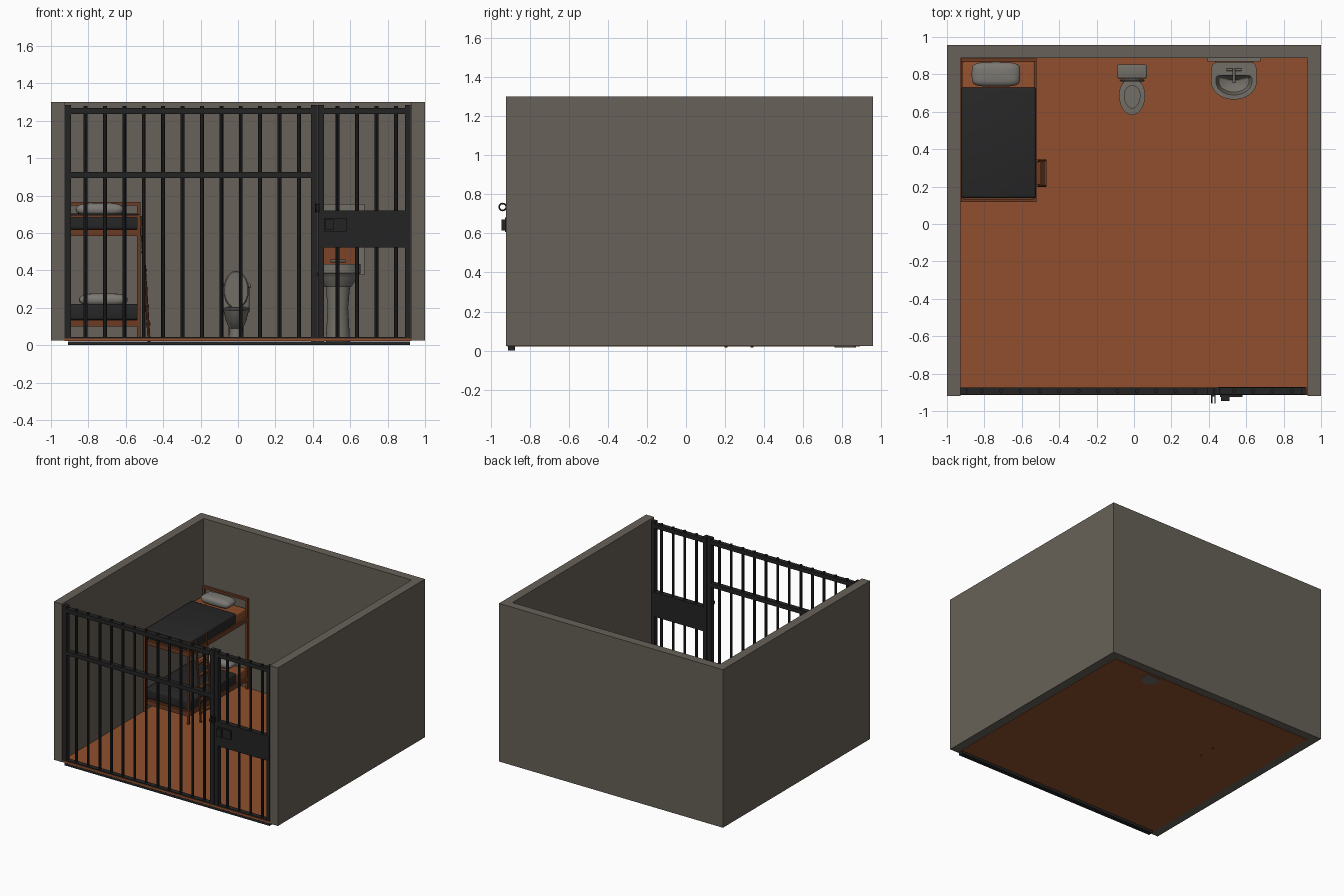
import bpy, bmesh
from math import sin, cos, pi
from mathutils import Vector

if "Cube" in bpy.data.objects:
    bpy.data.objects.remove(bpy.data.objects["Cube"])


def material(name, r, g, b):
    m = bpy.data.materials.new(name)
    m.use_nodes = True
    m.diffuse_color = (r, g, b, 1)
    bsdf = next(n for n in m.node_tree.nodes if n.type == 'BSDF_PRINCIPLED')
    bsdf.inputs["Base Color"].default_value = (r, g, b, 1)
    bsdf.inputs["Roughness"].default_value = 0.8
    return m


CONCRETE = material("concrete_grey", .135, .121, .099)
FLOOR = material("floor_orange", .28, .078, .026)
IRON = material("iron_black", .017, .017, .017)
WOOD = material("bed_brown", .15, .043, .016)
BLANKET = material("blanket_black", .02, .02, .02)
LINEN = material("pillow_grey", .2, .19, .17)
CERAMIC = material("ceramic_grey", .17, .157, .135)
PANEL = material("panel_brown", .2, .056, .02)


def finish(name, bm, mat, smooth=False):
    bmesh.ops.recalc_face_normals(bm, faces=bm.faces)
    me = bpy.data.meshes.new(name)
    bm.to_mesh(me)
    bm.free()
    ob = bpy.data.objects.new(name, me)
    bpy.context.collection.objects.link(ob)
    me.materials.append(mat)
    if smooth:
        bpy.ops.object.select_all(action='DESELECT')
        ob.select_set(True)
        bpy.context.view_layer.objects.active = ob
        bpy.ops.object.shade_smooth_by_angle(angle=0.7)
    return ob


def box(name, x, y, z, mat, bevel=0):
    """Box from (low, high) pairs on each axis."""
    bm = bmesh.new()
    bmesh.ops.create_cube(bm, size=1)
    for v in bm.verts:
        v.co = [sum(p) / 2 + c * (p[1] - p[0]) for p, c in zip((x, y, z), v.co)]
    if bevel:
        bmesh.ops.bevel(bm, geom=bm.edges[:], offset=bevel, segments=3,
                        profile=.5, affect='EDGES')
    return finish(name, bm, mat, bool(bevel))


def rod(name, a, b, r, mat, sides=8):
    a, b = Vector(a), Vector(b)
    bm = bmesh.new()
    bmesh.ops.create_cone(bm, cap_ends=True, segments=sides, radius1=r,
                          radius2=r, depth=(b - a).length)
    turn = (b - a).to_track_quat('Z', 'Y')
    for v in bm.verts:
        v.co = turn @ v.co + (a + b) / 2
    return finish(name, bm, mat, True)


def loft(name, cx, rings, mat, square=1.0, n=32):
    """Skin of rings (centre y, half width, front depth, back depth, z)."""
    bm = bmesh.new()
    loops = []
    for cy, rx, front, back, z in rings:
        loop = []
        for i in range(n):
            c, s = cos(2 * pi * (i + .5) / n), sin(2 * pi * (i + .5) / n)
            p = square if s > 0 else 1
            x = abs(c) ** p * (1 if c > 0 else -1)
            y = abs(s) ** p * back if s > 0 else s * front
            loop.append(bm.verts.new((cx + rx * x, cy + y, z)))
        loops.append(loop)
    for a, b in zip(loops, loops[1:]):
        for i in range(n):
            j = (i + 1) % n
            bm.faces.new((a[i], a[j], b[j], b[i]))
    bm.faces.new(loops[0])
    bm.faces.new(loops[-1])
    return finish(name, bm, mat, True)


def pillow(name, x, y, z):
    bm = bmesh.new()
    bmesh.ops.create_uvsphere(bm, u_segments=32, v_segments=12, radius=1)
    half = Vector((.13, .065, .034))
    for v in bm.verts:
        px, py = [abs(c) ** .45 * (1 if c > 0 else -1) for c in v.co.xy]
        v.co = (x + px * half.x, y + py * half.y, z + v.co.z * half.z)
    finish(name, bm, LINEN, True)


# Room shell
LOW, HIGH = .024, 1.3
box("floor", (-.928, .928), (-.915, .89), (.022, .037), FLOOR)
box("back_wall", (-1, 1), (.888, .957), (LOW, HIGH), CONCRETE)
box("right_wall", (-1, -.928), (-.92, .888), (LOW, HIGH), CONCRETE)
box("left_wall", (.928, 1), (-.92, .888), (LOW, HIGH), CONCRETE)

# Barred front: posts, rails and bars
depth = (-.912, -.874)
for name, x, z in (("right_post", (-.928, -.892), (.03, 1.285)),
                   ("gate_post", (.39, .424), (0, 1.285)),
                   ("door_inner_post", (.427, .46), (.01, 1.285)),
                   ("door_outer_post", (.893, .922), (.03, 1.285)),
                   ("bottom_rail", (-.91, .92), (0, .02)),
                   ("lower_rail", (-.91, .92), (.03, .044)),
                   ("top_rail", (-.91, .39), (1.235, 1.267)),
                   ("middle_rail", (-.91, .39), (.893, .925)),
                   ("door_top_rail", (.46, .893), (1.235, 1.267))):
    box(name, x, depth, z, IRON)
for i in range(17):
    x = -.815 + i * .1037
    if i != 12:
        rod("bar", (x, -.894, .035), (x, -.894, 1.28), .0105, IRON)

# Door plate, lock and pull rings
box("door_plate", (.45, .918), (-.914, -.872), (.522, .72), IRON)
box("lock_plate", (.46, .58), (-.925, -.91), (.607, .68), IRON)
box("lock_case", (.465, .51), (-.945, -.92), (.615, .672), IRON)
for x in (.416, .433):
    bpy.ops.mesh.primitive_torus_add(
        major_radius=.018, minor_radius=.004, major_segments=20,
        minor_segments=6, location=(x, -.938, .735), rotation=(0, pi / 2, 0))
    ring = bpy.context.object
    ring.name = "pull_ring"
    ring.data.materials.append(IRON)
box("ring_mount", (.412, .437), (-.922, -.9), (.71, .755), IRON)

# Bunk bed: posts, then the same bunk on two levels
X0, X1, Y0, Y1 = -.926, -.522, .118, .885
for x in ((X0, X0 + .018), (X1 - .018, X1)):
    box("foot_post", x, (Y0, Y0 + .018), (.03, .7), WOOD)
    box("head_post", x, (Y1 - .018, Y1), (.03, .765), WOOD)
box("headboard_rail", (X0, X1), (Y1 - .018, Y1), (.747, .765), WOOD)
for level, base, shift in (("lower", .1, .018), ("upper", .583, 0)):
    top = base + .035
    for x in ((X0, X0 + .018), (X1 - .018, X1)):
        box(level + "_side_rail", x, (Y0, Y1), (base, top), WOOD)
    for y in (Y0, Y1 - .018):
        box(level + "_end_rail", (X0, X1), (y, y + .018), (base, top), WOOD)
    box(level + "_slats", (X0, X1), (Y0, Y1), (base + .01, top - .005), WOOD)
    box(level + "_mattress", (X0 + .006, X1 - .006), (.15, .866),
        (top, top + .072), FLOOR, .012)
    box(level + "_blanket", (X0 + .002, X1 - .001), (.138, .73),
        (top, top + .085), BLANKET, .014)
    pillow(level + "_pillow", -.738 + shift, .8, top + .108)
box("footboard_rail", (X0, X1), (Y0, Y0 + .014), (.682, .697), WOOD)

# Ladder
for y in (.205, .338):
    rod("ladder_side", (-.475, y, .017), (-.518, y, .69), .008, WOOD)
for i in range(6):
    t = (i + 1) / 7
    x, z = -.475 - .043 * t, .017 + .673 * t
    box("ladder_rung", (x - .012, x + .012), (.205, .338), (z - .007, z + .007), WOOD)

# Toilet: bowl, seat, tank and raised lid
TX = -.01
loft("toilet_bowl", TX, [
    (.72, .042, .07, .08, .03), (.72, .036, .06, .08, .09),
    (.70, .055, .09, .09, .13), (.69, .068, .105, .095, .185),
    (.69, .05, .08, .06, .187), (.69, .034, .055, .04, .14),
    (.69, .015, .02, .02, .115)], CERAMIC)
loft("toilet_seat", TX, [
    (.69, .068, .105, .09, .188), (.69, .07, .107, .09, .2),
    (.69, .042, .07, .05, .203), (.69, .042, .07, .05, .186),
    (.69, .034, .055, .04, .14)], CERAMIC)
box("toilet_base", (TX - .04, TX + .04), (.74, .83), (.03, .19), CERAMIC, .012)
box("toilet_tank", (TX - .072, TX + .072), (.785, .845), (.17, .31), CERAMIC, .015)
box("tank_lid", (TX - .08, TX + .08), (.778, .852), (.305, .33), CERAMIC, .01)
lid = loft("toilet_lid", TX, [
    (0, .062, .1, .09, -.006), (0, .068, .106, .095, 0),
    (0, .062, .1, .09, .006)], CERAMIC)
for v in lid.data.vertices:
    v.co.y, v.co.z = .768 + v.co.z, .292 - v.co.y
box("seat_hinge", (TX - .05, TX + .05), (.762, .775), (.188, .208), CERAMIC)

# Washbasin with pedestal, tap and wall panel
SX = .534
loft("basin", SX, [
    (.77, .07, .06, .095, .31), (.76, .105, .08, .105, .36),
    (.76, .112, .088, .107, .38), (.76, .122, .095, .108, .385),
    (.76, .122, .095, .108, .435), (.76, .096, .07, .035, .435),
    (.76, .08, .055, .025, .39), (.76, .03, .02, .01, .37)], CERAMIC, .3)
loft("basin_pedestal", SX, [
    (.81, .065, .05, .06, .017), (.81, .055, .045, .06, .2),
    (.81, .065, .055, .06, .315)], CERAMIC, .4)
box("wall_panel_frame", (.393, .675), (.868, .889), (.375, .755), CERAMIC)
box("wall_panel", (.432, .636), (.863, .869), (.435, .7), PANEL)
rod("tap_stem", (SX, .825, .43), (SX, .825, .475), .009, CERAMIC, 12)
rod("tap_spout", (SX, .83, .472), (SX, .755, .465), .008, CERAMIC, 12)
rod("tap_handles", (SX - .04, .825, .45), (SX + .04, .825, .45), .007, CERAMIC, 12)
